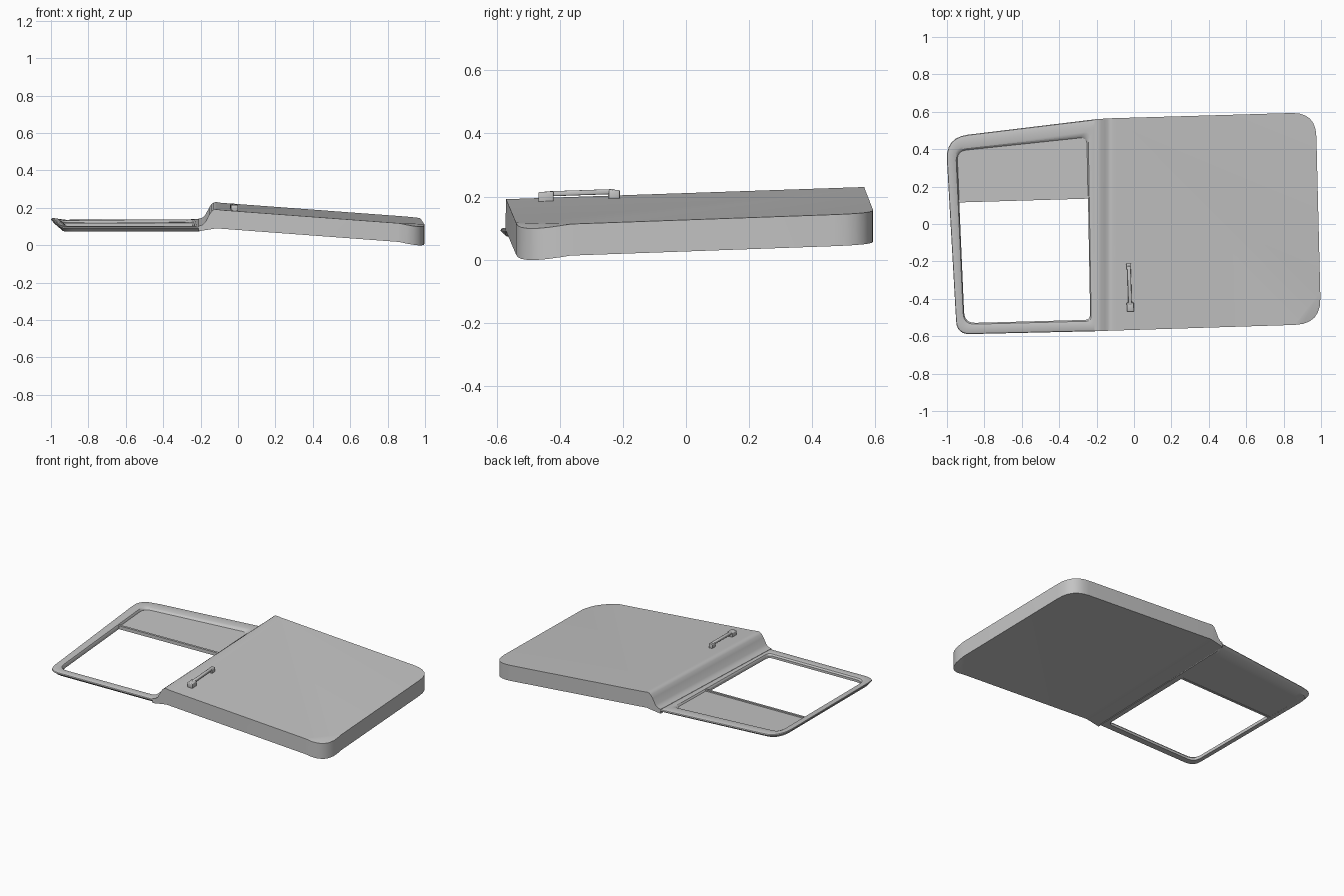
import bpy, bmesh, math
from mathutils import Vector

old = bpy.data.objects.get("Cube")
if old:
    bpy.data.objects.remove(old, do_unlink=True)

grey = bpy.data.materials.new("plain_grey")
grey.use_nodes = True
grey.diffuse_color = (0.55, 0.55, 0.55, 1)
grey.node_tree.nodes["Principled BSDF"].inputs["Base Color"].default_value = (0.55, 0.55, 0.55, 1)

TILT = 0.034  # the whole door rises towards the back


def finish(name, bm, angle=32):
    bmesh.ops.recalc_face_normals(bm, faces=bm.faces)
    mesh = bpy.data.meshes.new(name)
    bm.to_mesh(mesh)
    bm.free()
    mesh.materials.append(grey)
    obj = bpy.data.objects.new(name, mesh)
    bpy.context.collection.objects.link(obj)
    bpy.ops.object.select_all(action='DESELECT')
    obj.select_set(True)
    bpy.context.view_layer.objects.active = obj
    bpy.ops.object.shade_smooth_by_angle(angle=math.radians(angle))
    return obj


def rounded(corners, radii, steps=6):
    """Polygon outline with each corner rounded by its own radius."""
    pts = []
    for i, (c, r) in enumerate(zip(corners, radii)):
        c = Vector(c)
        if r == 0:
            pts.append(c)
            continue
        a = c + (Vector(corners[i - 1]) - c).normalized() * r
        b = c + (Vector(corners[(i + 1) % len(corners)]) - c).normalized() * r
        for s in range(steps + 1):
            t = s / steps
            pts.append(a * (1 - t) ** 2 + c * (2 * t * (1 - t)) + b * t * t)
    return pts


def interpolate(table, x):
    for (x0, z0), (x1, z1) in zip(table, table[1:]):
        if x <= x1:
            return z0 + (z1 - z0) * (x - x0) / (x1 - x0)
    return table[-1][1]


def prism(outline, low=0, high=1):
    bm = bmesh.new()
    face = bm.faces.new([bm.verts.new((p[0], p[1], low)) for p in outline])
    ext = bmesh.ops.extrude_face_region(bm, geom=[face])
    for v in ext["geom"]:
        if isinstance(v, bmesh.types.BMVert):
            v.co.z = high
    return bm


def cut(bm, point, normal):
    bmesh.ops.bisect_plane(bm, geom=bm.verts[:] + bm.edges[:] + bm.faces[:],
                           plane_co=point, plane_no=normal)


# Lower door body with the curved step up from the window frame
top = [(-0.21, 0.122), (-0.19, 0.128), (-0.175, 0.142), (-0.155, 0.18),
       (-0.142, 0.2), (-0.13, 0.209), (-0.115, 0.211), (-0.09, 0.207), (1, 0.125)]
bottom = [(-0.21, 0.094), (-0.115, 0.109), (1, 0.025)]
outline = rounded([(-0.21, 0.56), (-0.13, 0.565), (0.972, 0.597), (1.0, -0.535), (-0.21, -0.573)],
                  [0, 0, 0.13, 0.14, 0])
body = prism(outline)
for x, z in top[1:-1]:
    cut(body, (x, 0, 0), (1, 0, 0))
fold, outward = Vector((0.86, -0.54, 0)), Vector((0.789, -0.614, 0))
cut(body, fold, outward)
for v in body.verts:
    x, y = v.co.x, v.co.y
    droop = max(0, (Vector((x, y, 0)) - fold).dot(outward)) * 0.2
    v.co.z = interpolate(top if v.co.z > 0.5 else bottom, x) + TILT * y - droop
finish("door_body", body)


# Window frame: a ring lofted through a soft cross-section
def frame_z(x, y):
    return 0.12 + TILT * y + max(0, -0.93 - x) * 0.2


outer = rounded([(-0.19, 0.562), (-1.007, 0.463), (-0.947, -0.59), (-0.19, -0.573)],
                [0.004, 0.12, 0.07, 0.004])
inner = rounded([(-0.252, 0.464), (-0.946, 0.39), (-0.906, -0.53), (-0.234, -0.512)],
                [0.04, 0.05, 0.06, 0.03])
section = [(0, -0.009), (0.04, -0.003), (0.15, 0), (0.7, 0), (0.88, -0.003),
           (1, -0.013), (1, -0.028), (0.35, -0.028)]
bm = bmesh.new()
loops = []
for t, dz in section:
    loop = []
    for a, b in zip(outer, inner):
        p = a.lerp(b, t)
        loop.append(bm.verts.new((p.x, p.y, frame_z(p.x, p.y) + dz)))
    loops.append(loop)
n = len(outer)
for k, loop in enumerate(loops):
    following = loops[(k + 1) % len(loops)]
    for i in range(n):
        j = (i + 1) % n
        bm.faces.new((loop[i], loop[j], following[j], following[i]))
finish("window_frame", bm)


# Fixed pane filling the back of the window, and the rail along its edge
def sheet(name, corners, low, high):
    bm = prism(corners)
    for v in bm.verts:
        v.co.z = 0.12 + TILT * v.co.y + (high if v.co.z > 0.5 else low)
    return finish(name, bm)


sheet("window_pane", [(-0.235, 0.475), (-0.955, 0.4), (-0.945, 0.117), (-0.23, 0.138)],
      -0.025, -0.013)
sheet("pane_rail", [(-0.23, 0.15), (-0.945, 0.129), (-0.945, 0.115), (-0.23, 0.136)],
      -0.027, -0.005)


# Pull handle: two feet joined by a slim raised bar
def handle_part(name, y0, y1, width, low, high):
    x = -0.027 - 0.01 * (y0 + y1) / 2
    bm = bmesh.new()
    bmesh.ops.create_cube(bm, size=1)
    for v in bm.verts:
        y = y0 + (v.co.y + 0.5) * (y1 - y0)
        z = 0.2025 + TILT * y + (high if v.co.z > 0 else low)
        v.co = (x - 0.03 * (y + 0.34) + v.co.x * width, y, z)
    bmesh.ops.bevel(bm, geom=bm.edges[:], offset=0.004, segments=2,
                    profile=0.5, affect='EDGES')
    finish(name, bm, 50)


handle_part("handle_front_foot", -0.468, -0.42, 0.038, -0.005, 0.028)
handle_part("handle_back_foot", -0.245, -0.21, 0.026, -0.005, 0.026)
handle_part("handle_bar", -0.435, -0.225, 0.019, 0.013, 0.029)
